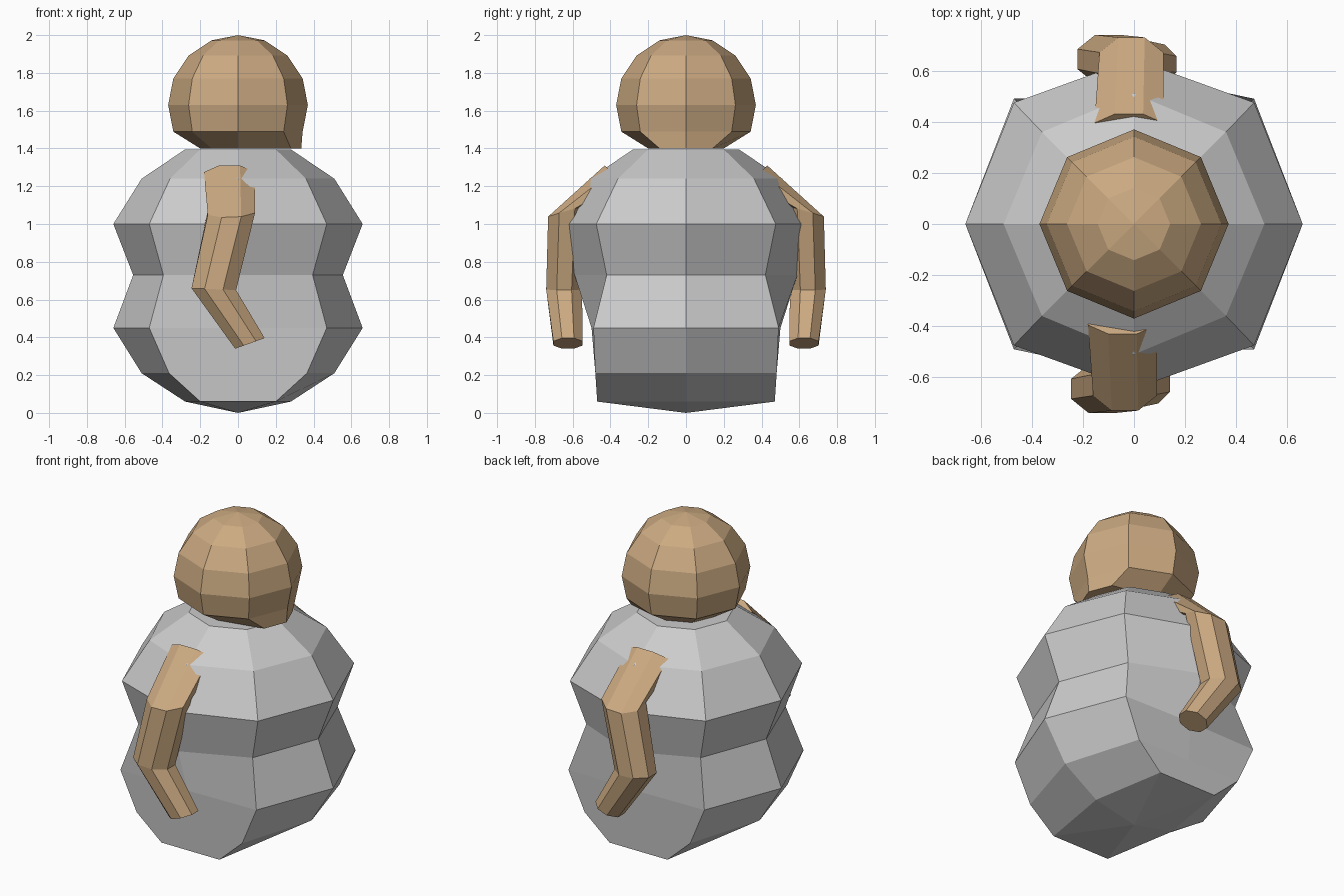
import bpy, bmesh
from math import sin, cos, pi, radians
from mathutils import Vector

if "Cube" in bpy.data.objects:
    bpy.data.objects.remove(bpy.data.objects["Cube"])

brown = bpy.data.materials.new("brown")
brown.diffuse_color = (0.6, 0.4, 0.22, 1)
brown.use_nodes = True
brown.node_tree.nodes["Principled BSDF"].inputs["Base Color"].default_value = brown.diffuse_color


def loft(name, rings, bottom=None, top=None, mat=None):
    """Skin rings of equal length (bottom to top); close ends with a pole or a flat cap."""
    bm = bmesh.new()
    loops = [[bm.verts.new(p) for p in ring] for ring in rings]
    n = len(loops[0])
    for a, b in zip(loops, loops[1:]):
        for i in range(n):
            j = (i + 1) % n
            bm.faces.new((a[i], a[j], b[j], b[i]))
    for loop, pole in ((loops[0], bottom), (loops[-1], top)):
        if pole is None:
            bm.faces.new(loop)
        else:
            tip = bm.verts.new(pole)
            for i in range(n):
                bm.faces.new((loop[i], loop[(i + 1) % n], tip))
    bmesh.ops.recalc_face_normals(bm, faces=bm.faces)
    mesh = bpy.data.meshes.new(name)
    bm.to_mesh(mesh)
    bm.free()
    obj = bpy.data.objects.new(name, mesh)
    bpy.context.collection.objects.link(obj)
    if mat:
        mesh.materials.append(mat)
    return obj


def octagon(z, side, dx, dy, front):
    """Symmetric eight-point ring: side points, diagonal points, front and back points."""
    return [(side, 0, z), (dx, dy, z), (0, front, z), (-dx, dy, z),
            (-side, 0, z), (-dx, -dy, z), (0, -front, z), (dx, -dy, z)]


# Body: two stacked bulges, the lower one flattened front and back
body_profile = [
    (0.06, 0.28, 0.20, 0.47, 0.47),
    (0.21, 0.51, 0.365, 0.48, 0.48),
    (0.45, 0.66, 0.47, 0.49, 0.50),
    (0.73, 0.555, 0.395, 0.42, 0.59),
    (1.00, 0.66, 0.47, 0.475, 0.645),
    (1.24, 0.51, 0.36, 0.36, 0.51),
    (1.395, 0.28, 0.20, 0.20, 0.28),
]
loft("body", [octagon(*row) for row in body_profile], bottom=(0, 0, 0))

# Head: eight-sided ball with a flat base and a chin pushed towards +x
R, cz = 0.37, 1.63
chin = octagon(1.40, 0.20, 0.14, 0.14, 0.20)
chin[0] = (0.335, 0, 1.40)
chin[1] = (0.28, 0.14, 1.40)
chin[7] = (0.28, -0.14, 1.40)
head_rings = [chin]
for k in range(-1, 4):
    a = radians(22.5 * k)
    r = R * cos(a)
    head_rings.append(octagon(cz + R * sin(a), r, r * cos(pi / 4), r * cos(pi / 4), r))
loft("head", head_rings, top=(0, 0, cz + R), mat=brown)

# Arms: bent tubes, each ring given as centre, width axis and depth axis
arm_path = [
    ((0.063, -0.625, 0.368), (0.078, 0, 0.028), (0, 0.077, 0)),
    ((-0.128, -0.645, 0.655), (0.118, 0, -0.005), (0, 0.095, 0)),
    ((-0.035, -0.63, 1.065), (0.125, 0, 0.005), (0, 0.10, 0.028)),
    ((-0.045, -0.37, 1.25), (0.135, 0, 0), (0, 0.06, -0.06)),
]


def arm(name, side, shift):
    rings = []
    for c, u, v in arm_path:
        ring = []
        for i in range(8):
            t = 2 * pi * (i + 0.5) / 8
            k = 1 / cos(pi / 8)
            p = Vector(c) + Vector(u) * cos(t) * k + Vector(v) * sin(t) * k
            ring.append((p.x + shift, p.y * side, p.z))
        rings.append(ring)
    loft(name, rings, mat=brown)


arm("front_arm", 1, 0)
arm("back_arm", -1, 0.025)
